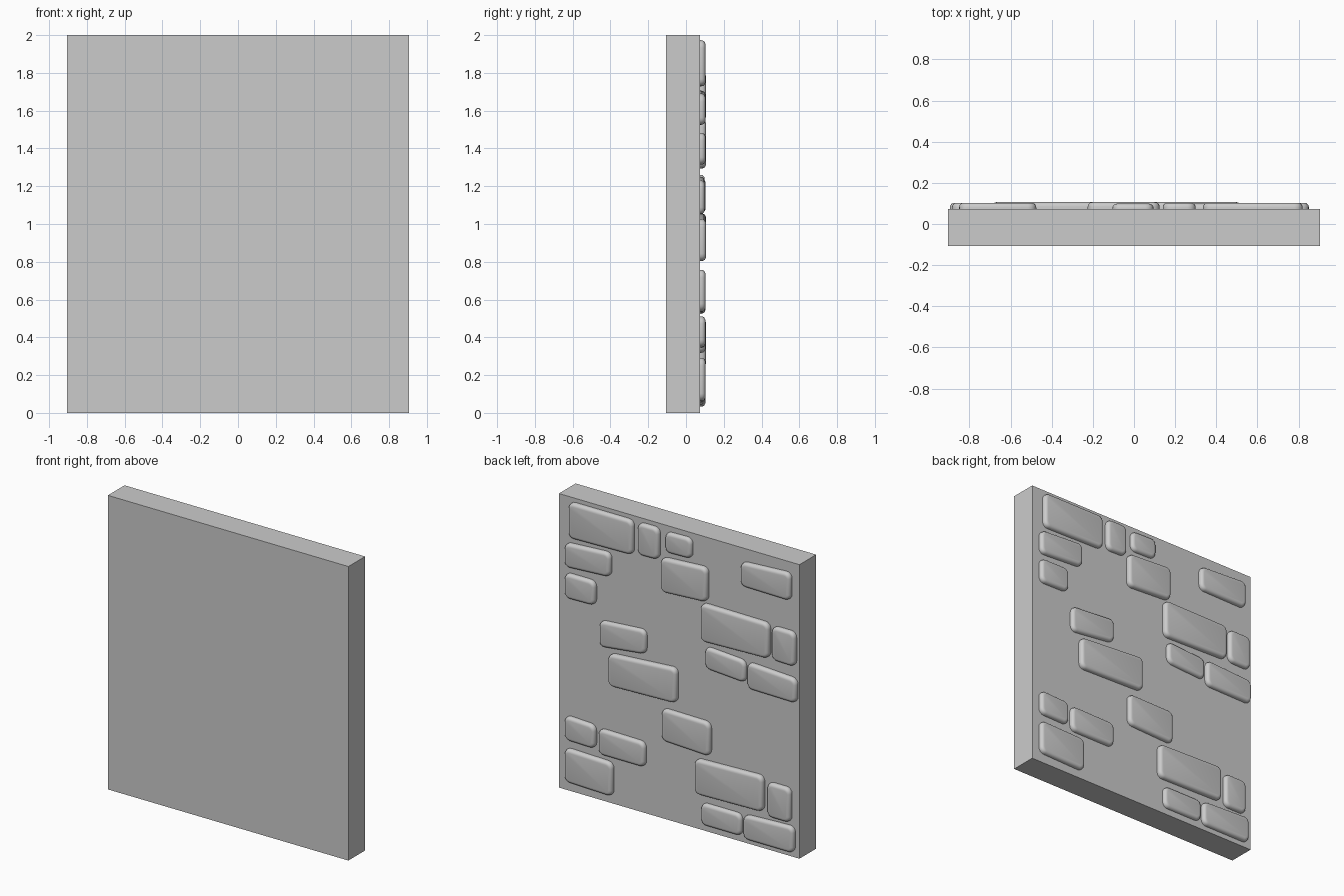
import bpy, bmesh

if "Cube" in bpy.data.objects:
    bpy.data.objects.remove(bpy.data.objects["Cube"])

BACK_Y = 0.073   # rear face of the slab, where the stones sit


def make_object(name, bm):
    bmesh.ops.recalc_face_normals(bm, faces=bm.faces)
    mesh = bpy.data.meshes.new(name)
    bm.to_mesh(mesh)
    bm.free()
    obj = bpy.data.objects.new(name, mesh)
    bpy.context.collection.objects.link(obj)
    return obj


def stone(name, x0, x1, low0, low1, high0, high1, y_top):
    """Pillowed stone: x0 is the +x end, x1 the -x end; low/high are z at each end."""
    bm = bmesh.new()
    outline = [(x0, low0), (x1, low1), (x1, high1), (x0, high0)]
    outline = [(x - 0.01, z + 0.008) for x, z in outline]
    inner = [bm.verts.new((x, BACK_Y - 0.02, z)) for x, z in outline]
    outer = [bm.verts.new((x, y_top, z)) for x, z in outline]
    bm.faces.new(inner)
    bm.faces.new(outer)
    for i in range(4):
        j = (i + 1) % 4
        bm.faces.new((inner[i], inner[j], outer[j], outer[i]))
    # round the four corners of the outline
    sides = [e for e in bm.edges if abs(e.verts[0].co.y - e.verts[1].co.y) > 0.01]
    bmesh.ops.bevel(bm, geom=sides, offset=0.04, offset_type='OFFSET',
                    segments=4, profile=0.5, affect='EDGES')
    # soften the outer rim
    rim = [e for e in bm.edges if all(abs(v.co.y - y_top) < 1e-5 for v in e.verts)]
    bmesh.ops.bevel(bm, geom=rim, offset=0.022, offset_type='OFFSET',
                    segments=4, profile=0.5, affect='EDGES')
    obj = make_object(name, bm)
    bpy.ops.object.select_all(action='DESELECT')
    obj.select_set(True)
    bpy.context.view_layer.objects.active = obj
    bpy.ops.object.shade_smooth_by_angle(angle=0.7)


# wall slab
bm = bmesh.new()
bmesh.ops.create_cube(bm, size=1)
for v in bm.verts:
    v.co.x *= 1.81
    v.co.y = BACK_Y if v.co.y > 0 else -0.106
    v.co.z = 2 if v.co.z > 0 else 0
make_object("wall_slab", bm)

H, M, L = 0.106, 0.103, 0.099   # stone heights

# upper stones
stone("stone_01", 0.83, 0.345, 1.72, 1.73, 1.965, 1.965, M)
stone("stone_02", 0.31, 0.15, 1.745, 1.75, 1.965, 1.965, M)
stone("stone_03", 0.105, -0.095, 1.815, 1.82, 1.955, 1.96, L)
stone("stone_04", 0.86, 0.515, 1.515, 1.535, 1.68, 1.70, M)
stone("stone_05", 0.86, 0.63, 1.305, 1.31, 1.475, 1.475, M)
stone("stone_06", 0.135, -0.215, 1.54, 1.56, 1.775, 1.795, H)
stone("stone_07", -0.465, -0.84, 1.74, 1.735, 1.905, 1.925, M)
stone("stone_08", -0.165, -0.68, 1.285, 1.30, 1.545, 1.54, H)
stone("stone_09", -0.70, -0.875, 1.30, 1.295, 1.53, 1.53, M)
# middle stones
stone("stone_10", -0.195, -0.50, 1.105, 1.085, 1.255, 1.235, L)
stone("stone_11", -0.515, -0.885, 1.055, 1.05, 1.235, 1.215, M)
stone("stone_12", 0.60, 0.25, 1.04, 1.08, 1.22, 1.245, L)
stone("stone_13", 0.53, 0.015, 0.795, 0.81, 1.015, 1.05, H)
stone("stone_14", 0.13, -0.235, 0.53, 0.515, 0.75, 0.745, M)
# lower stones
stone("stone_15", 0.86, 0.63, 0.34, 0.335, 0.505, 0.495, M)
stone("stone_16", 0.605, 0.255, 0.31, 0.31, 0.485, 0.48, M)
stone("stone_17", 0.86, 0.50, 0.055, 0.045, 0.285, 0.275, M)
stone("stone_18", -0.12, -0.635, 0.235, 0.245, 0.475, 0.49, H)
stone("stone_19", -0.665, -0.84, 0.225, 0.225, 0.46, 0.46, M)
stone("stone_20", -0.165, -0.47, 0.035, 0.035, 0.185, 0.185, L)
stone("stone_21", -0.485, -0.865, 0.025, 0.025, 0.19, 0.205, M)
